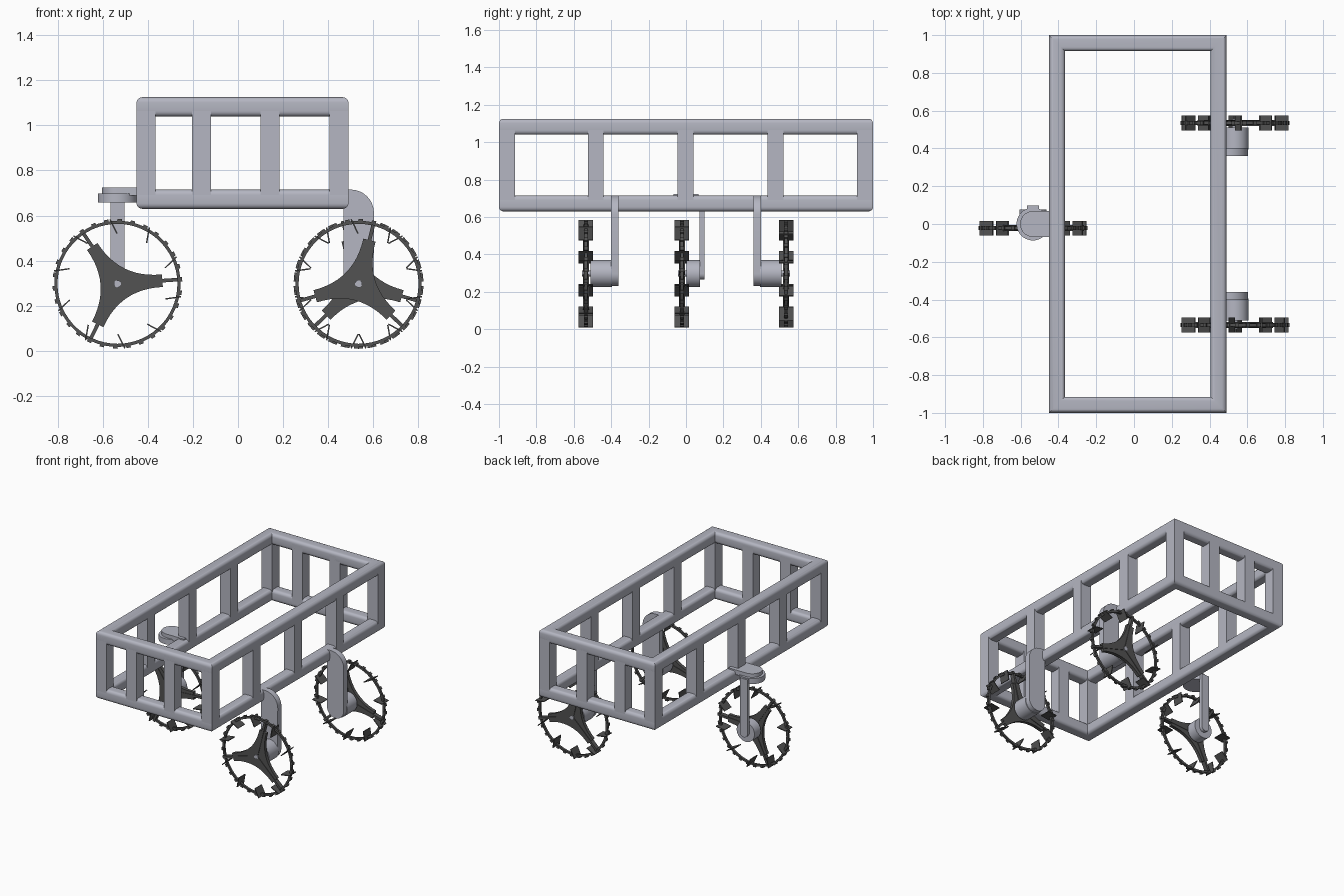
import bpy, bmesh, math
from mathutils import Matrix, Vector

cube = bpy.data.objects.get("Cube")
if cube:
    bpy.data.objects.remove(cube, do_unlink=True)


def material(name, rgb):
    m = bpy.data.materials.new(name)
    m.use_nodes = True
    m.diffuse_color = (*rgb, 1)
    m.node_tree.nodes["Principled BSDF"].inputs["Base Color"].default_value = (*rgb, 1)
    return m


LIGHT = material("light_grey", (0.46, 0.47, 0.54))
DARK = material("dark_grey", (0.085, 0.085, 0.085))


def finish(bm, name, mat, matrix=Matrix()):
    bmesh.ops.transform(bm, matrix=matrix, verts=bm.verts)
    bmesh.ops.recalc_face_normals(bm, faces=bm.faces)
    me = bpy.data.meshes.new(name)
    bm.to_mesh(me)
    bm.free()
    me.materials.append(mat)
    ob = bpy.data.objects.new(name, me)
    bpy.context.collection.objects.link(ob)
    bpy.ops.object.select_all(action='DESELECT')
    ob.select_set(True)
    bpy.context.view_layer.objects.active = ob
    bpy.ops.object.shade_smooth_by_angle(angle=math.radians(32))
    return ob


def box(bm, lo, hi, matrix=Matrix()):
    lo, hi = Vector(lo), Vector(hi)
    size = Matrix.Diagonal((*(hi - lo), 1))
    bmesh.ops.create_cube(bm, size=1, matrix=matrix @ Matrix.Translation((lo + hi) / 2) @ size)


def loft(bm, sections):
    """Closed chain of closed cross-sections."""
    rings = [[bm.verts.new(p) for p in s] for s in sections]
    for a, b in zip(rings, rings[1:] + rings[:1]):
        for i in range(len(a)):
            j = (i + 1) % len(a)
            bm.faces.new((a[i], a[j], b[j], b[i]))


def prism(bm, outline, a, b, axis='Y'):
    """Extrude an xz outline along y, or an xy outline along z."""
    place = (lambda p, d: (p[0], d, p[1])) if axis == 'Y' else (lambda p, d: (p[0], p[1], d))
    ends = [[bm.verts.new(place(p, d)) for p in outline] for d in (a, b)]
    for e in ends:
        bm.faces.new(e)
    for i in range(len(outline)):
        j = (i + 1) % len(outline)
        bm.faces.new((ends[0][i], ends[0][j], ends[1][j], ends[1][i]))


def arc(cx, cy, r, a0, a1, n=16):
    return [(cx + r * math.cos(math.radians(a0 + (a1 - a0) * i / n)),
             cy + r * math.sin(math.radians(a0 + (a1 - a0) * i / n))) for i in range(n + 1)]


def disc(r, cx=0, cy=0, n=40):
    return arc(cx, cy, r, 0, 360, n)[:-1]


# Basket frame: two mitred rounded rails joined by square posts
X0, X1, Y0, Y1, Z0, Z1, T = -0.45, 0.49, -1.0, 1.0, 0.63, 1.125, 0.085
h, r = T / 2, 0.024
profile = []
for cx, cy, a in ((1, 1, 0), (-1, 1, 90), (-1, -1, 180), (1, -1, 270)):
    profile += arc(cx * (h - r), cy * (h - r), r, a, a + 90, 5)
for name, z in (("bottom_rail", Z0 + h), ("top_rail", Z1 - h)):
    bm = bmesh.new()
    corners = ((X0 + h, Y0 + h, -1, -1), (X1 - h, Y0 + h, 1, -1),
               (X1 - h, Y1 - h, 1, 1), (X0 + h, Y1 - h, -1, 1))
    loft(bm, [[(x + sx * u, y + sy * u, z + v) for u, v in profile] for x, y, sx, sy in corners])
    finish(bm, name, LIGHT)

bm = bmesh.new()
zl, zh = Z0 + 0.03, Z1 - 0.03
for x in (X0, X1 - T):
    for y in (Y0, -0.525, -0.045, 0.435, Y1 - T):
        box(bm, (x, y, zl), (x + T, y + T, zh))
for y in (Y0, Y1 - T):
    for x in (-0.205, 0.1):
        box(bm, (x, y, zl), (x + T, y + T, zh))
finish(bm, "frame_posts", LIGHT)


def wheel(label, x, y, z, phase, turn):
    place = Matrix.Translation((x, y, z)) @ Matrix.Rotation(turn, 4, 'Z')

    def spin(deg):
        return Matrix.Rotation(math.radians(-deg), 4, 'Y')

    # Thin hoop with small knobs
    bm = bmesh.new()
    section = ((0.266, -0.008), (0.28, -0.008), (0.28, 0.008), (0.266, 0.008))
    loft(bm, [[(q * c, w, q * s) for q, w in section] for c, s in disc(1, n=60)])
    for i in range(30):
        box(bm, (0.274, -0.011, -0.01), (0.288, 0.011, 0.01), spin(phase + 12 * i))
    finish(bm, label + "_rim", DARK, place)

    # Tilted paddles
    bm = bmesh.new()
    for i in range(10):
        m = spin(phase + 18 + 36 * i) @ Matrix.Translation((0.256, 0, 0)) @ spin(22)
        box(bm, (-0.036, -0.039, -0.003), (0.034, 0.039, 0.003), m)
    finish(bm, label + "_paddles", DARK, place)

    # Three-armed spider with concave sides, and a rib along each arm
    bm = bmesh.new()
    star = []
    for k in range(3):
        a = math.radians(120 * k)
        rot = Matrix.Rotation(a, 2)
        p, q = Vector((0.2, 0.028)), Matrix.Rotation(math.radians(120), 2) @ Vector((0.2, -0.028))
        c = Vector((0.013, 0.0225))
        for i in range(13):
            t = i / 12
            star.append(rot @ (p * (1 - t) ** 2 + c * 2 * t * (1 - t) + q * t * t))
    prism(bm, star, -0.012, 0.012)
    bmesh.ops.transform(bm, matrix=spin(phase), verts=bm.verts)
    for k in range(3):
        box(bm, (0, -0.016, -0.008), (0.27, 0.016, 0.008), spin(phase + 120 * k))
    finish(bm, label + "_spider", DARK, place)

    # Axle and hub motor
    bm = bmesh.new()
    prism(bm, disc(0.016, n=20), -0.022, 0.05)
    prism(bm, disc(0.072), 0.025, 0.14 if label != "steering_wheel" else 0.098)
    finish(bm, label + "_motor", LIGHT, place)


HX, HZ = 0.535, 0.297
wheel("front_wheel", HX, -0.535, HZ, 76, 0)
wheel("back_wheel", HX, 0.535, HZ, 76, math.pi)
wheel("steering_wheel", -HX, -0.022, HZ, 4, 0)

# Fixed legs: bent plates from the bottom rail to the motors
leg = ([(0.43, 0.715)] + arc(0.5, 0.612, 0.103, 90, 0, 12)
       + arc(HX, HZ, 0.067, 0, -180, 20) + [(0.468, 0.64), (0.43, 0.64)])
for name, side in (("front_leg", -1), ("back_leg", 1)):
    bm = bmesh.new()
    prism(bm, leg, side * 0.36, side * 0.402)
    finish(bm, name, LIGHT)

# Steered leg with its pivot disc and bracket
bm = bmesh.new()
prism(bm, [(-HX - 0.031, 0.68)] + arc(-HX, HZ, 0.031, 180, 360, 12) + [(-HX + 0.031, 0.68)], 0.073, 0.099)
finish(bm, "steering_leg", LIGHT)
bm = bmesh.new()
prism(bm, disc(0.087, -HX, 0), 0.658, 0.698, 'Z')
box(bm, (-HX - 0.031, 0, 0.66), (-HX + 0.031, 0.099, 0.694))
finish(bm, "pivot_disc", LIGHT)
bm = bmesh.new()
prism(bm, arc(-HX, 0, 0.068, 90, 270, 20) + [(-0.39, -0.068), (-0.39, 0.068)], 0.69, 0.724, 'Z')
finish(bm, "pivot_bracket", LIGHT)
